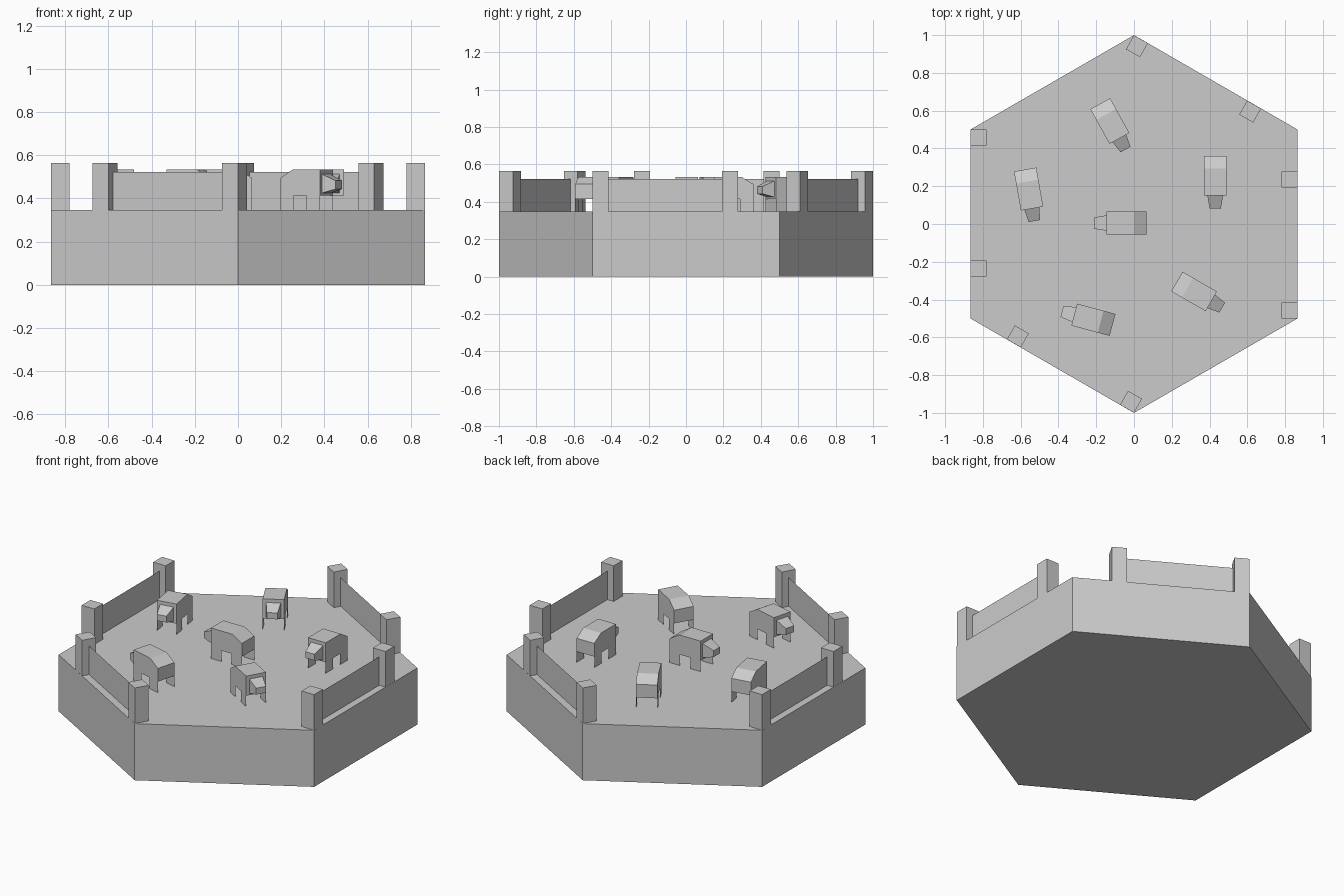
import bpy
import bmesh
from math import radians, pi
from mathutils import Matrix, Vector

if "Cube" in bpy.data.objects:
    bpy.data.objects.remove(bpy.data.objects["Cube"])

GROUND = 0.347


def make(name, verts, faces, matrix=Matrix()):
    me = bpy.data.meshes.new(name)
    me.from_pydata([matrix @ Vector(v) for v in verts], [], faces)
    me.update()
    ob = bpy.data.objects.new(name, me)
    bpy.context.collection.objects.link(ob)
    return ob


def fix_normals(ob):
    bm = bmesh.new()
    bm.from_mesh(ob.data)
    bmesh.ops.recalc_face_normals(bm, faces=bm.faces)
    bm.to_mesh(ob.data)
    bm.free()


def loft(name, a, b, matrix=Matrix()):
    """Closed solid between two matching outlines."""
    n = len(a)
    faces = [list(range(n)), list(range(n, 2 * n))]
    faces += [[i, (i + 1) % n, n + (i + 1) % n, n + i] for i in range(n)]
    fix_normals(make(name, a + b, faces, matrix))


def rect(cx, cy, w, d, z):
    return [(cx + sx * w / 2, cy + sy * d / 2, z)
            for sx, sy in ((-1, -1), (1, -1), (1, 1), (-1, 1))]


# Hexagonal ground tile, corners on the y axis
bpy.ops.mesh.primitive_cylinder_add(vertices=6, radius=1, depth=GROUND,
                                    location=(0, 0, GROUND / 2))
bpy.context.object.name = "ground_tile"

# Fences: two posts and a thin panel, set along a tile edge
for angle, side in ((0, -1), (60, 1), (180, -1), (240, 1)):
    m = Matrix.Rotation(radians(angle), 4, 'Z')
    x, ends = 0.823, (side * 0.457, side * -0.235)
    for y in ends:
        loft("fence_post", rect(x, y, 0.085, 0.085, GROUND),
             rect(x, y, 0.085, 0.085, 0.565), m)
    make("fence_panel", [(x, ends[0], GROUND), (x, ends[1], GROUND),
                         (x, ends[1], 0.522), (x, ends[0], 0.522)],
         [(0, 1, 2, 3)], m)


def animal(x, y, heading):
    """Grazing animal facing local +x."""
    m = Matrix.Translation((x, y, 0)) @ Matrix.Rotation(radians(heading), 4, 'Z')
    # Body with sloping rump
    side = [(-0.105, 0.414), (0.105, 0.414), (0.105, 0.534),
            (-0.04, 0.534), (-0.105, 0.495)]
    loft("body", [(u, -0.06, z) for u, z in side],
         [(u, 0.06, z) for u, z in side], m)
    # Tapered head
    sections = []
    for u, w, z0, z1 in ((0.105, 0.041, 0.425, 0.512), (0.172, 0.03, 0.443, 0.482)):
        sections.append([(u, -w, z0), (u, w, z0), (u, w, z1), (u, -w, z1)])
    loft("head", *sections, m)
    # Flat legs flush with the body sides
    for v in (-0.06, 0.06):
        for a, b in ((-0.105, -0.035), (0.035, 0.105)):
            make("leg", [(a, v, GROUND), (b, v, GROUND),
                         (b, v, 0.414), (a, v, 0.414)], [(0, 1, 2, 3)], m)


for spot in ((-0.04, 0.005, 180), (0.43, 0.255, -90), (0.318, -0.357, -30),
             (-0.215, -0.507, 165), (-0.558, 0.185, -80), (-0.128, 0.545, -61)):
    animal(*spot)
